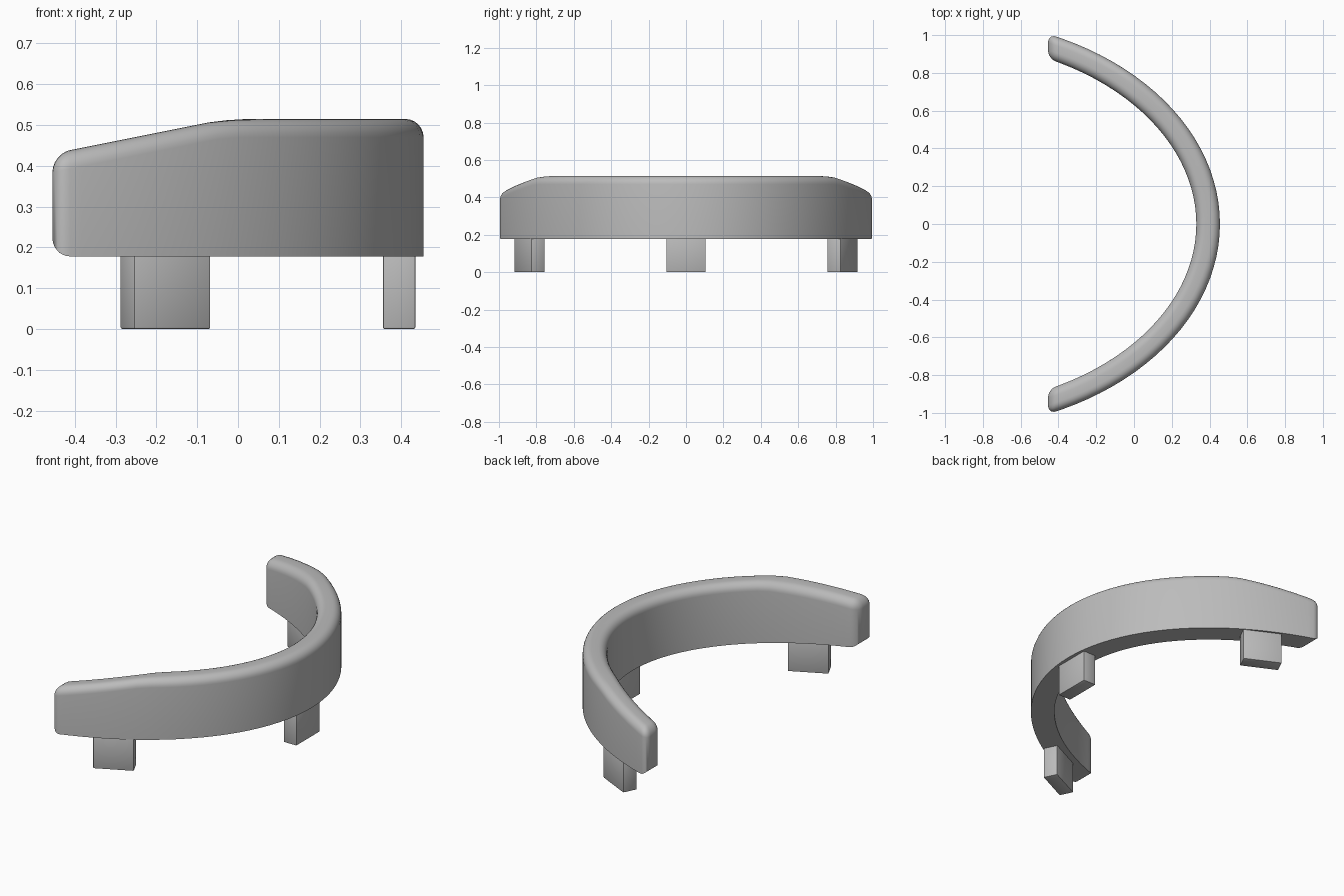
import bpy, bmesh, math
from mathutils import Matrix, Vector

cube = bpy.data.objects.get("Cube")
if cube:
    bpy.data.objects.remove(cube, do_unlink=True)

# Single plain grey
grey = bpy.data.materials.new("plain grey")
grey.use_nodes = True
colour = (0.5, 0.5, 0.5, 1)
grey.diffuse_color = colour
grey.node_tree.nodes["Principled BSDF"].inputs["Base Color"].default_value = colour

A, B = 1.47, 1.088           # half axes of the outer curve
NOSE, TIP = 0.455, -0.455    # x of the bulge and of the cut ends
BASE, TOP = 0.178, 0.515
THICK, STATIONS = 0.125, 44


def finish(bm, name):
    bmesh.ops.recalc_face_normals(bm, faces=bm.faces)
    mesh = bpy.data.meshes.new(name)
    bm.to_mesh(mesh)
    bm.free()
    obj = bpy.data.objects.new(name, mesh)
    bpy.context.collection.objects.link(obj)
    mesh.materials.append(grey)
    bpy.ops.object.select_all(action='DESELECT')
    obj.select_set(True)
    bpy.context.view_layer.objects.active = obj
    bpy.ops.object.shade_smooth_by_angle(angle=math.radians(35))
    return obj


def rail_point(t, inset):
    p = Vector((NOSE - A + A * math.cos(t), B * math.sin(t)))
    n = Vector((B * math.cos(t), A * math.sin(t))).normalized()
    return p - n * inset


def rail(inset):
    # Find the angle where the rail meets the cut end, then sample evenly
    low, high = 0.0, math.pi / 2
    for _ in range(40):
        mid = (low + high) / 2
        if rail_point(mid, inset).x > TIP:
            low = mid
        else:
            high = mid
    return [rail_point(low * (2 * i / STATIONS - 1), inset)
            for i in range(STATIONS + 1)]


def top_height(x):
    return TOP + 0.2 * min(0, x + 0.03)


# Curved band with rounded top and ends
bm = bmesh.new()
rings = []
for o, i in zip(rail(0), rail(THICK)):
    rings.append([bm.verts.new(v) for v in (
        (o.x, o.y, BASE), (o.x, o.y, top_height(o.x)),
        (i.x, i.y, top_height(i.x)), (i.x, i.y, BASE))])
for r, s in zip(rings, rings[1:]):
    for k in range(4):
        j = (k + 1) % 4
        bm.faces.new((r[k], r[j], s[j], s[k]))
for r in (rings[0], rings[-1]):
    bm.faces.new(r)
bmesh.ops.recalc_face_normals(bm, faces=bm.faces)
ends = set(rings[0] + rings[-1])
tops = [{r[k] for r in rings} for k in (1, 2)]
rounded = [e for e in bm.edges
           if set(e.verts) <= ends or any(set(e.verts) <= t for t in tops)]
bmesh.ops.bevel(bm, geom=rounded, offset=0.045, offset_type='OFFSET',
                segments=6, profile=0.5, affect='EDGES', clamp_overlap=False)
finish(bm, "curved_band")


# Block feet that follow the band
def foot(name, x, y, angle):
    bm = bmesh.new()
    height = BASE + 0.02
    bmesh.ops.create_cube(bm, size=1, matrix=Matrix.Diagonal((0.08, 0.21, height, 1)))
    bmesh.ops.bevel(bm, geom=bm.edges[:], offset=0.005, offset_type='OFFSET',
                    segments=2, profile=0.5, affect='EDGES')
    bm.transform(Matrix.Translation((x, y, height / 2))
                 @ Matrix.Rotation(math.radians(angle), 4, 'Z'))
    finish(bm, name)


foot("middle_foot", 0.395, 0, 0)
for name, side in (("front_foot", -1), ("back_foot", 1)):
    foot(name, -0.178, side * 0.837, side * 64)
